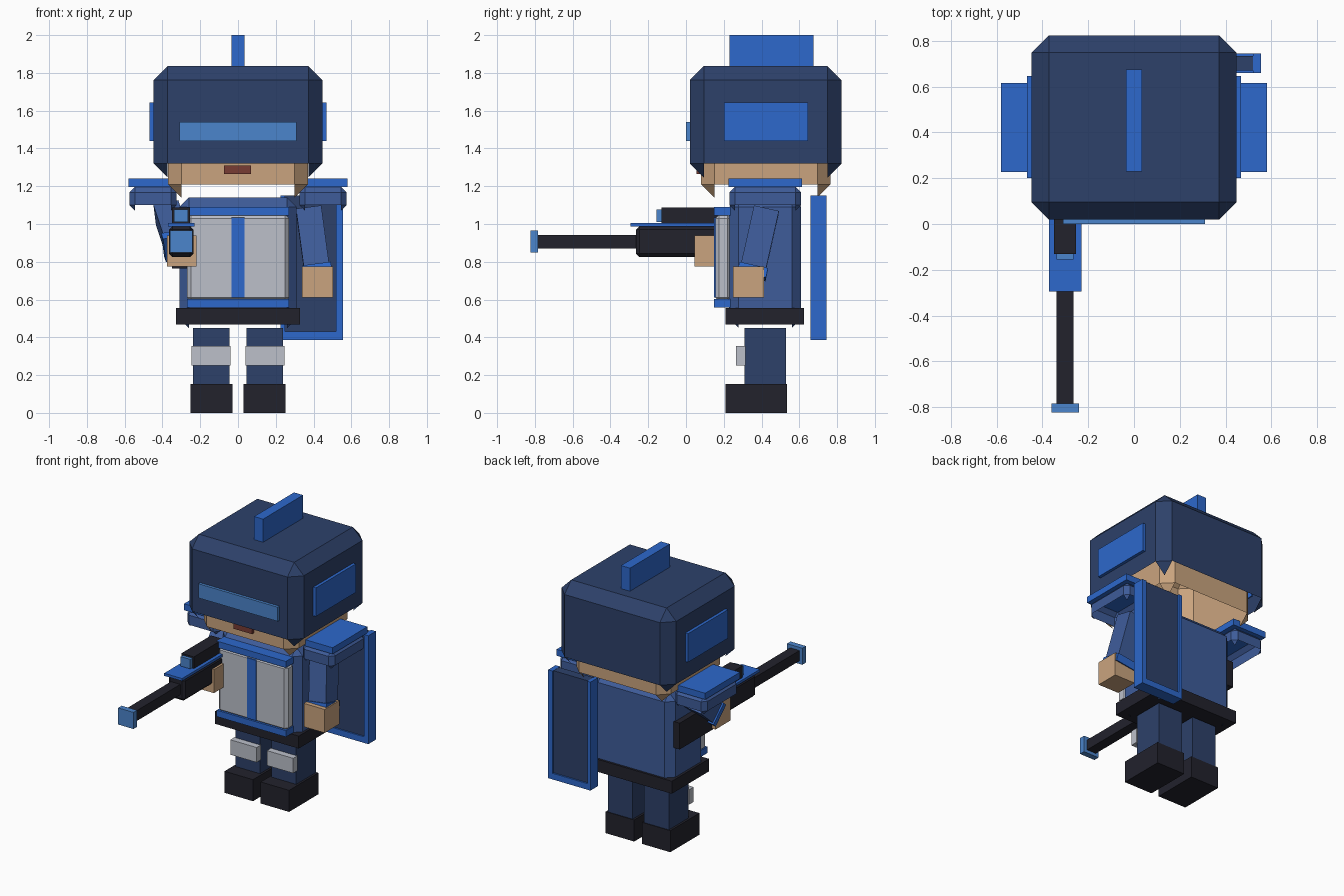
import bpy, bmesh
from mathutils import Vector, Matrix

if "Cube" in bpy.data.objects:
    bpy.data.objects.remove(bpy.data.objects["Cube"])


def material(name, rgb):
    # sRGB bytes to linear
    lin = [(c / 255 / 12.92) if c < 11 else ((c / 255 + 0.055) / 1.055) ** 2.4 for c in rgb]
    m = bpy.data.materials.new(name)
    m.use_nodes = True
    m.diffuse_color = (*lin, 1)
    m.node_tree.nodes["Principled BSDF"].inputs["Base Color"].default_value = (*lin, 1)
    return m


NAVY = material("navy", (45, 65, 106))
BLUE = material("uniform blue", (62, 92, 154))
BRIGHT = material("bright blue", (45, 104, 204))
SKY = material("sky blue", (75, 133, 204))
SKIN = material("skin", (202, 164, 126))
GREY = material("light grey", (188, 192, 202))
BLACK = material("near black", (34, 34, 44))
RED = material("mouth red", (120, 60, 52))


def finish(name, bm, mat):
    bmesh.ops.recalc_face_normals(bm, faces=bm.faces)
    mesh = bpy.data.meshes.new(name)
    bm.to_mesh(mesh)
    bm.free()
    mesh.materials.append(mat)
    obj = bpy.data.objects.new(name, mesh)
    bpy.context.collection.objects.link(obj)
    return obj


def box(name, mat, x, y, z, bevel=0, open_base=False):
    """Box from axis ranges, optionally chamfered and open underneath."""
    bm = bmesh.new()
    bmesh.ops.create_cube(bm, size=1)
    bmesh.ops.scale(bm, verts=bm.verts, vec=[r[1] - r[0] for r in (x, y, z)])
    bmesh.ops.translate(bm, verts=bm.verts, vec=[sum(r) / 2 for r in (x, y, z)])
    if bevel:
        bmesh.ops.bevel(bm, geom=bm.edges[:], offset=bevel, segments=1,
                        profile=0.5, affect='EDGES')
    if open_base:
        # the corner triangles stay as small hanging points
        bm.normal_update()
        low = [f for f in bm.faces if f.normal.z < -0.1 and len(f.verts) > 3]
        bmesh.ops.delete(bm, geom=low, context='FACES')
    return finish(name, bm, mat)


def pair(name, mat, x, y, z, **kw):
    """Matching boxes on the left (+x) and right (-x)."""
    box("left_" + name, mat, x, y, z, **kw)
    box("right_" + name, mat, (-x[1], -x[0]), y, z, **kw)


def limb(name, mat, start, end, width):
    """Square bar between two points."""
    a, b = Vector(start), Vector(end)
    turn = Vector((0, 0, 1)).rotation_difference(a - b).to_matrix().to_4x4()
    bm = bmesh.new()
    bmesh.ops.create_cube(bm, size=1)
    size = Matrix.Diagonal((width, width, (a - b).length, 1))
    bm.transform(Matrix.Translation((a + b) / 2) @ turn @ size)
    return finish(name, bm, mat)


# Head and helmet
box("head", SKIN, (-.37, .37), (.08, .765), (1.14, 1.76), bevel=.07, open_base=True)
box("mouth", RED, (-.075, .07), (.055, .085), (1.265, 1.31))
box("helmet", NAVY, (-.447, .447), (.02, .823), (1.245, 1.837), bevel=.075, open_base=True)
box("visor", SKY, (-.31, .31), (0, .03), (1.44, 1.54))
box("crest", BRIGHT, (-.035, .035), (.23, .675), (1.82, 2))
pair("ear_plate", BRIGHT, (.44, .468), (.2, .645), (1.44, 1.642))

# Torso, armour and belt
box("torso", BLUE, (-.31, .31), (.228, .61), (.45, 1.14), bevel=.05, open_base=True)
box("chest_plate", GREY, (-.27, .27), (.155, .24), (.59, 1.05), bevel=.02)
box("chest_stripe", BRIGHT, (-.035, .035), (.148, .17), (.61, 1.035))
for part, z in (("upper", (1.045, 1.09)), ("lower", (.557, .602))):
    box(part + "_chest_trim", BRIGHT, (-.27, .27), (.148, .235), z)
box("belt", BLACK, (-.327, .327), (.21, .625), (.467, .555))

# Shoulders
pair("shoulder_pad", BLUE, (.325, .575), (.23, .61), (1.07, 1.198), bevel=.03, open_base=True)
pair("shoulder_plate", BRIGHT, (.315, .58), (.226, .615), (1.195, 1.24))

# Legs
pair("leg", NAVY, (.045, .237), (.31, .53), (.13, .45))
pair("boot", BLACK, (.03, .252), (.21, .535), (0, .152))
pair("knee_pad", GREY, (.04, .245), (.265, .315), (.25, .355))

# Left arm hanging down
shoulder, wrist = Vector((.375, .425, 1.075)), Vector((.42, .35, .74))
limb("left_arm", BLUE, shoulder, wrist, .135)
limb("left_cuff", BRIGHT, wrist.lerp(shoulder, .1), wrist.lerp(shoulder, -.05), .155)
box("left_hand", SKIN, (.34, .503), (.248, .412), (.61, .775))

# Right arm reaching forward
shoulder, wrist = Vector((-.375, .42, 1.06)), Vector((-.315, .18, .88))
limb("right_arm", BLUE, shoulder, wrist, .135)
limb("right_cuff", BRIGHT, wrist.lerp(shoulder, .14), wrist.lerp(shoulder, -.03), .155)
box("right_hand", SKIN, (-.377, -.22), (.045, .21), (.775, .94))

# Blaster held in the right hand
box("blaster_body", BLACK, (-.365, -.235), (-.265, .24), (.825, .988), bevel=.018)
box("blaster_stock", BLACK, (-.35, -.25), (.2, .57), (.765, .95))
box("blaster_rail", BRIGHT, (-.37, -.23), (-.295, .18), (.987, 1.005))
box("blaster_barrel", BLACK, (-.338, -.265), (-.79, -.25), (.87, .943))
box("blaster_muzzle", SKY, (-.36, -.24), (-.823, -.783), (.848, .965))
box("scope", BLACK, (-.35, -.254), (-.13, .2), (1.003, 1.088))
box("scope_lens", SKY, (-.339, -.265), (-.155, -.12), (1.01, 1.077))

# Shield slung on the back, rimmed on the sides and bottom
box("shield_panel", NAVY, (.24, .54), (.67, .733), (.4, 1.15))
for part, x, z in (("outer", (.52, .555), (.39, 1.152)),
                   ("inner", (.225, .25), (.39, 1.152)),
                   ("bottom", (.225, .555), (.387, .43))):
    box("shield_" + part + "_rim", BRIGHT, x, (.66, .744), z)
